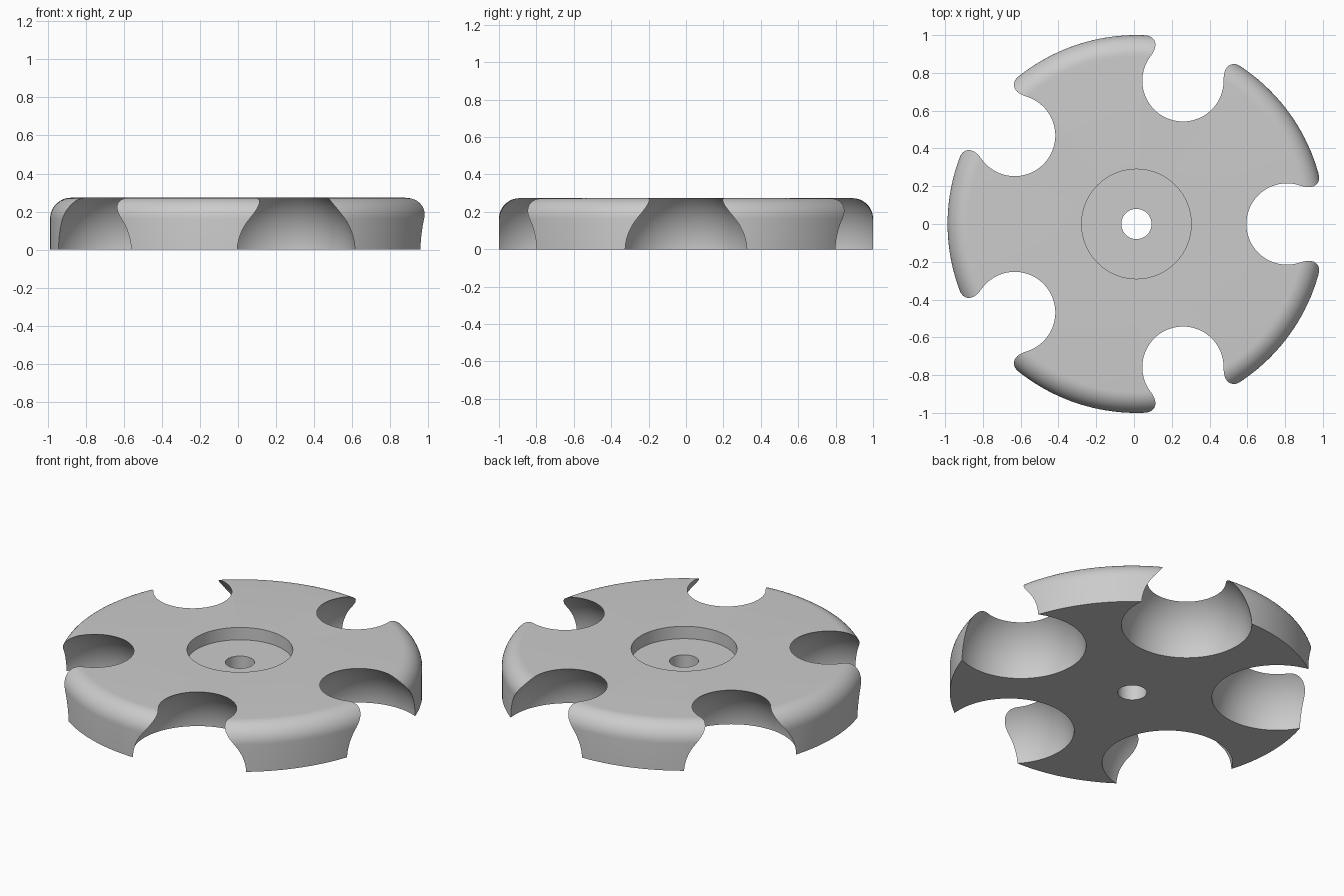
import bpy, bmesh, math
from mathutils import Vector

cube = bpy.data.objects.get("Cube")
if cube:
    bpy.data.objects.remove(cube, do_unlink=True)

CENTRE_X = 0.013
RADIUS, HEIGHT, FILLET = 1.0, 0.273, 0.11
BORE, RECESS, RECESS_DEPTH = 0.08, 0.29, 0.075
NOTCHES, NOTCH_DIST, NOTCH_RADIUS, NOTCH_Z = 5, 0.797, 0.358, -0.013

grey = bpy.data.materials.new("plain grey")
grey.use_nodes = True
colour = (0.6, 0.6, 0.6, 1)
grey.diffuse_color = colour
grey.node_tree.nodes["Principled BSDF"].inputs["Base Color"].default_value = colour


def add_object(name, bm):
    mesh = bpy.data.meshes.new(name)
    bm.to_mesh(mesh)
    bm.free()
    mesh.materials.append(grey)
    obj = bpy.data.objects.new(name, mesh)
    bpy.context.collection.objects.link(obj)
    return obj


# Disc: lathed section with bore, recessed hub and rounded upper rim
section = [(BORE, 0), (RADIUS, 0)]
for i in range(13):
    a = math.pi / 2 * i / 12
    section.append((RADIUS - FILLET + FILLET * math.cos(a),
                    HEIGHT - FILLET + FILLET * math.sin(a)))
floor = HEIGHT - RECESS_DEPTH
section += [(RECESS, HEIGHT), (RECESS, floor), (BORE, floor)]

bm = bmesh.new()
verts = [bm.verts.new((r, 0, z)) for r, z in section]
edges = [bm.edges.new((v, verts[(i + 1) % len(verts)])) for i, v in enumerate(verts)]
bmesh.ops.spin(bm, geom=verts + edges, axis=(0, 0, 1), cent=(0, 0, 0),
               angle=math.tau, steps=160, use_merge=True)
bmesh.ops.remove_doubles(bm, verts=bm.verts[:], dist=1e-5)
bmesh.ops.recalc_face_normals(bm, faces=bm.faces[:])
disc = add_object("notched_disc", bm)
disc.location.x = CENTRE_X

# Ball-shaped cutters spaced evenly round the rim
for i in range(NOTCHES):
    a = math.tau * i / NOTCHES
    bm = bmesh.new()
    bmesh.ops.create_uvsphere(bm, u_segments=96, v_segments=48, radius=NOTCH_RADIUS)
    cutter = add_object(f"notch_cutter_{i + 1}", bm)
    cutter.location = Vector((CENTRE_X + NOTCH_DIST * math.cos(a),
                              NOTCH_DIST * math.sin(a), NOTCH_Z))
    cutter.rotation_euler.z = a
    cutter.hide_render = True
    cut = disc.modifiers.new(f"notch_{i + 1}", "BOOLEAN")
    cut.operation = "DIFFERENCE"
    cut.solver = "EXACT"
    cut.object = cutter

# Apply the cuts, then remove the cutters
bpy.ops.object.select_all(action="DESELECT")
disc.select_set(True)
bpy.context.view_layer.objects.active = disc
for mod in list(disc.modifiers):
    cutter = mod.object
    bpy.ops.object.modifier_apply(modifier=mod.name)
    bpy.data.objects.remove(cutter, do_unlink=True)
bpy.ops.object.shade_smooth_by_angle(angle=math.radians(30))
